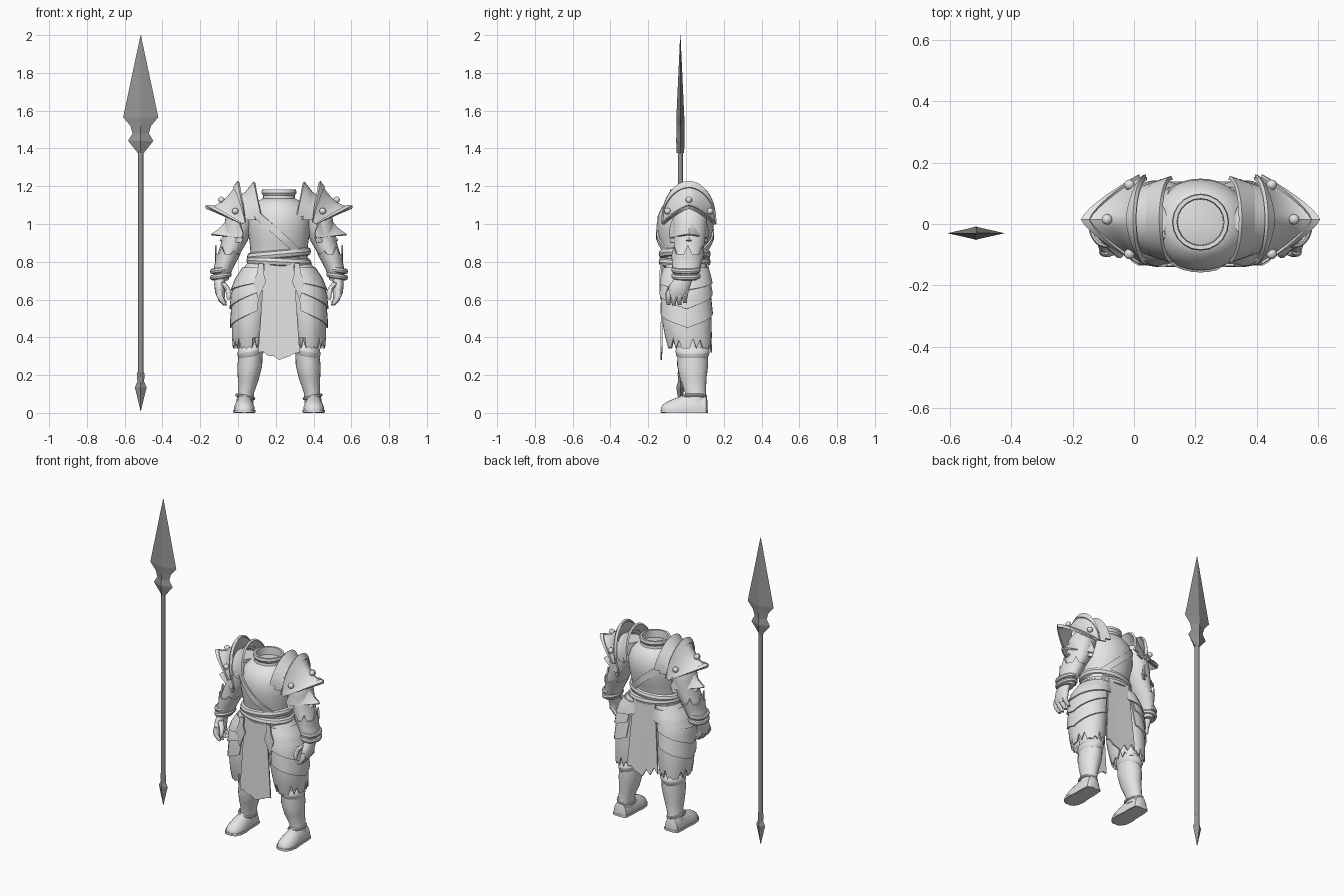
import bpy, bmesh
from math import sin, cos, pi, radians

cube = bpy.data.objects.get("Cube")
if cube:
    bpy.data.objects.remove(cube)

BODY_X = 0.217


def material(name, value):
    m = bpy.data.materials.new(name)
    m.use_nodes = True
    m.diffuse_color = (value, value, value, 1)
    m.node_tree.nodes["Principled BSDF"].inputs["Base Color"].default_value = m.diffuse_color
    return m


LIGHT = material("light grey", 0.78)
DARK = material("dark grey", 0.3)


def sheet(name, f, ns, nt, closed=False, cap=False, thick=0.0, mirror=False,
          smooth=True, mat=LIGHT, origin=(BODY_X, 0, 0)):
    """Surface f(s, t) on a grid, optionally wrapped, capped, thickened and mirrored."""
    bm = bmesh.new()
    cols = ns if closed else ns + 1
    rows = [[bm.verts.new(f(i / ns, j / nt)) for i in range(cols)] for j in range(nt + 1)]
    for a, b in zip(rows, rows[1:]):
        for i in range(ns):
            k = (i + 1) % cols
            bm.faces.new((a[i], a[k], b[k], b[i]))
    if cap:
        bm.faces.new(rows[0][::-1])
        bm.faces.new(rows[-1])
    bmesh.ops.recalc_face_normals(bm, faces=bm.faces)
    if thick:
        bmesh.ops.solidify(bm, geom=bm.faces[:], thickness=thick)
        bmesh.ops.recalc_face_normals(bm, faces=bm.faces)
    me = bpy.data.meshes.new(name)
    bm.to_mesh(me)
    bm.free()
    if smooth:
        me.shade_smooth()
        me.set_sharp_from_angle(angle=radians(38))
    me.materials.append(mat)
    ob = bpy.data.objects.new(name, me)
    ob.location = origin
    bpy.context.collection.objects.link(ob)
    if mirror:
        ob.modifiers.new("Mirror", "MIRROR").use_mirror_merge = False
    return ob


def at(rings, t):
    """Ring (x, y, z, rx, ry) at fraction t along a list."""
    p = min(max(t, 0), 1) * (len(rings) - 1)
    i = min(int(p), len(rings) - 2)
    return [a + (b - a) * (p - i) for a, b in zip(rings[i], rings[i + 1])]


def loft(name, rings, n=24, cap=True, **kw):
    def f(s, t):
        x, y, z, rx, ry = at(rings, t)
        return x + rx * cos(2 * pi * s), y + ry * sin(2 * pi * s), z
    return sheet(name, f, n, len(rings) - 1, closed=True, cap=cap, **kw)


def band(name, x, y, z, rx, ry, r, tall=1.0, tilt=0.0, mirror=False):
    """Closed padded ring around a limb or the waist."""
    def f(s, t):
        a, b = 2 * pi * s, 2 * pi * t
        k = r * cos(b)
        return (x + (rx + k) * cos(a), y + (ry + k) * sin(a),
                z + r * tall * sin(b) + tilt * cos(a))
    return sheet(name, f, 32, 8, closed=True, mirror=mirror)


def ragged(i, depth):
    return depth * (0.5 + 0.5 * sin(i * 2.3)) * (i % 2)


# Spear
SPEAR = (-0.515, -0.03, 0)
loft("spear_head", [(0, 0, z, w, d) for z, w, d in (
    (1.375, .015, .02), (1.44, .067, .022), (1.48, .043, .021), (1.52, .055, .021),
    (1.565, .093, .021), (2.0, .001, .001))], 4, smooth=False, mat=DARK, origin=SPEAR)
loft("spear_shaft", [(0, 0, .1, .014, .014), (0, 0, 1.42, .014, .014)], 10,
     mat=DARK, origin=SPEAR)
loft("spear_butt", [(0, 0, z, w, w * .7) for z, w in (
    (.01, .001), (.135, .031), (.165, .018), (.21, .02), (.22, .014))], 4,
    smooth=False, mat=DARK, origin=SPEAR)

# Breastplate, hips and collar
TORSO = [(0, -.005, .76, .152, .11), (0, -.007, .83, .15, .115), (0, -.007, .90, .155, .132),
         (0, -.004, .97, .166, .148), (0, -.003, 1.04, .168, .148), (0, 0, 1.09, .15, .128),
         (0, .004, 1.12, .115, .105), (0, .006, 1.135, .085, .085)]
loft("breastplate", TORSO, 32)
loft("hips", [(0, 0, .60, .13, .10), (0, 0, .70, .17, .12), (0, 0, .82, .155, .115)])
loft("collar", [(0, .006, z, r, r) for z, r in (
    (1.11, .09), (1.15, .084), (1.165, .093), (1.182, .09), (1.182, .077), (1.12, .074))],
    20, cap=False)


# Diagonal strap wrapped round the breastplate
def strap(s, t):
    a = 2 * pi * s
    z = .945 - .15 * cos(a) + (t - .5) * .05
    ring = at(TORSO, (z - .76) / (1.135 - .76))
    level = min(TORSO[1:-1], key=lambda r: abs(r[2] - z))
    rx, ry = max(ring[3], level[3]) + .005, max(ring[4], level[4]) + .005
    return rx * cos(a), -.005 + ry * sin(a), z


sheet("chest_strap", strap, 40, 2, closed=True, thick=.01)
band("upper_sash", 0, -.007, .84, .152, .12, .018, 1.3, .015)
band("lower_sash", 0, -.007, .80, .155, .12, .018, 1.3, -.008)


# Hanging cloths between the legs
def tabard(name, y, sway, bottom, depth):
    def f(s, t):
        u = 2 * s - 1
        i = round(s * 8)
        low = bottom + abs(u) * .04 + ragged(i, depth)
        return u * (.077 + .033 * t), y + sway * t, .80 + (low - .80) * t
    sheet(name, f, 8, 6, thick=.009)


tabard("front_tabard", -.131, -.004, .28, .015)
tabard("back_tabard", .118, .02, .32, .05)

# Legs and boots
loft("leg", [(.140, .02, .5, .065, .08), (.148, .035, .33, .062, .08),
             (.155, .035, .25, .066, .082), (.162, .038, .18, .056, .07),
             (.174, .05, .11, .043, .056), (.182, .052, .05, .047, .06)], mirror=True)
band("knee_cuff", .150, .035, .325, .058, .078, .012, 2.6, -.012, True)

FOOT = [(.115, .03, .06), (.105, .045, .09), (.05, .05, .105), (0, .05, .1),
        (-.05, .056, .08), (-.095, .05, .062), (-.122, .035, .045), (-.133, .015, .025)]


def foot(s, t):
    y, w, h = at(FOOT, t)
    a = 2 * pi * s
    return .184 + w * cos(a), y, max(0, .012 + (h - .012) * sin(a))


def sole(s, t):
    y, w, h = at(FOOT, t)
    return .184 + (2 * s - 1) * (w + .004), y * 1.02, .001


sheet("boot", foot, 20, 7, closed=True, cap=True, mirror=True)
sheet("boot_sole", sole, 4, 7, thick=-.014, mirror=True)
band("ankle_trim", .178, .045, .085, .046, .06, .007, 1.2, .01, True)

# Torn trousers
TROUSER = [(.085, 0, .79, .085, .105), (.115, 0, .73, .1, .118), (.132, 0, .67, .108, .125),
           (.142, .002, .58, .104, .128), (.150, .005, .48, .1, .13),
           (.155, .012, .40, .094, .122), (.158, .018, .34, .086, .113)]


def trousers(s, t):
    x, y, z, rx, ry = at(TROUSER, t)
    a = 2 * pi * s
    return (x + rx * cos(a), y + ry * sin(a),
            z + (ragged(round(s * 36), .06) if t > .99 else 0))


sheet("torn_trousers", trousers, 36, 6, closed=True, thick=.008, mirror=True)


# Layered hip guards that hang to a point on the outer thigh
def hip_guard(name, top, side, tip, spread, gap):
    def f(s, t):
        u = 2 * s - 1
        z = top + (tip + (side - tip) * abs(u) - top) * t
        x, y, _, rx, ry = at(TROUSER, (.79 - z) / .45)
        a = u * radians(spread)
        g = gap + .008 * t
        return x + (rx + g) * cos(a), y + (ry + g) * sin(a), z
    sheet(name, f, 16, 8, thick=.008, mirror=True)


hip_guard("long_hip_guard", .74, .54, .45, 105, .002)
hip_guard("middle_hip_guard", .75, .64, .55, 100, .008)
hip_guard("short_hip_guard", .77, .70, .65, 115, .012)


# Pointed pendants beside the tabard
def pendant(s, t):
    w = at([(.014,), (.016,), (.034,), (.016,), (.002,)], t)[0]
    return .095 + .015 * t + (2 * s - 1) * w, -.137 - .004 * sin(pi * t), .79 - .19 * t


sheet("belt_pendant", pendant, 2, 4, thick=.009, mirror=True)

# Arms
loft("arm", [(.17, .015, 1.12, .06, .07), (.20, .02, 1.05, .08, .09), (.215, .02, .98, .078, .09),
             (.235, .018, .91, .068, .082), (.262, .012, .85, .06, .078),
             (.288, .005, .78, .05, .07), (.31, 0, .70, .04, .055)], mirror=True)


def vambrace(s, t):
    a = 2 * pi * s
    x, y, z, rx, ry = at([(.303, 0, .74, .048, .07), (.282, .005, .80, .056, .08),
                          (.270, .01, .84, .068, .088)], t)
    spike = (.05 if round(s * 24) % 4 == 0 else 0) * (.6 + .4 * cos(a)) if t > .9 else 0
    return x + rx * cos(a), y + ry * sin(a), z + spike


sheet("vambrace", vambrace, 24, 4, closed=True, thick=.008, mirror=True)
for n, z in (("upper_wrist_band", .757), ("lower_wrist_band", .724)):
    band(n, .308, 0, z, .046, .066, .012, 1.2, -.008, True)

# Hands
loft("palm", [(.31, -.008, .72, .03, .05), (.315, -.03, .68, .028, .055),
              (.312, -.045, .635, .026, .055), (.305, -.048, .61, .02, .05)], 16, mirror=True)
for i, n in enumerate(("index", "middle", "ring", "little")):
    y, drop = -.092 + i * .029, (.004, 0, .004, .014)[i]
    loft(n + "_finger", [(.312, y + .006, .65, .015, .014), (.314, y, .62, .017, .015),
                         (.302, y - .002, .59 + drop, .016, .014),
                         (.285, y, .568 + drop, .01, .01)], 10, mirror=True)
loft("thumb", [(.30, -.06, .69, .018, .018), (.275, -.085, .66, .016, .016),
               (.265, -.098, .63, .014, .014), (.268, -.1, .60, .008, .008)], 10, mirror=True)


# Flared shoulder plates: an upright arch swept out to a pointed brim
def shoulder(inner, outer, span, dip, lift=0.0):
    def f(s, t):
        a = pi * s
        c, h = cos(a), sin(a)
        peak = 1 - abs(c) ** 1.35
        x = inner[0] + inner[1] * h
        x += (outer[0] + outer[1] * peak - x) * t
        z = inner[2] + inner[3] * h
        z += (outer[2] + outer[3] * peak - z) * t - dip * sin(pi * t) * h
        return x + lift * .4, .015 - (span + lift) * c, z + lift * h
    return f


main = dict(inner=(.175, .042, 1.01, .21), outer=(.20, .187, 1.0, .09), span=.138, dip=.035)
sheet("shoulder_plate", shoulder(**main), 24, 8, thick=.01, mirror=True)
raised = shoulder(**main, lift=.008)
sheet("shoulder_inner_rim", lambda s, t: raised(s, t * .14), 24, 2, thick=.012, mirror=True)
sheet("shoulder_outer_rim", lambda s, t: raised(s, .84 + t * .16), 24, 2, thick=.012, mirror=True)
sheet("lower_shoulder_plate", shoulder((.19, .05, .95, .13), (.2, .16, .925, .022), .105, .02),
      20, 6, thick=.01, mirror=True)
sheet("under_shoulder_plate", shoulder((.19, .05, .93, .1), (.2, .115, .90, .015), .098, .01),
      20, 4, thick=.01, mirror=True)

# Rivets on the shoulder plates
for i, s in enumerate((.22, .5, .78)):
    x, y, z = raised(s, .5)
    loft(f"shoulder_rivet_{i + 1}", [(x, y, z + .017 * cos(k * pi / 6), .017 * sin(k * pi / 6) + .0005,
         .017 * sin(k * pi / 6) + .0005) for k in range(7)], 12, mirror=True)


# Upright guards between the neck and the shoulders
def guard(x, low, height, span, lean, drop):
    def f(s, t):
        a = pi * s
        return (x + lean * sin(a) + .055 * t, .015 - (span - .02 * t) * cos(a),
                low + (height - drop * t) * sin(a))
    return f


sheet("neck_guard", guard(.095, 1.04, .185, .142, .04, .07), 24, 3, thick=.013, mirror=True)
sheet("middle_guard", guard(.125, 1.02, .16, .132, .04, .04), 24, 3, thick=.01, mirror=True)
